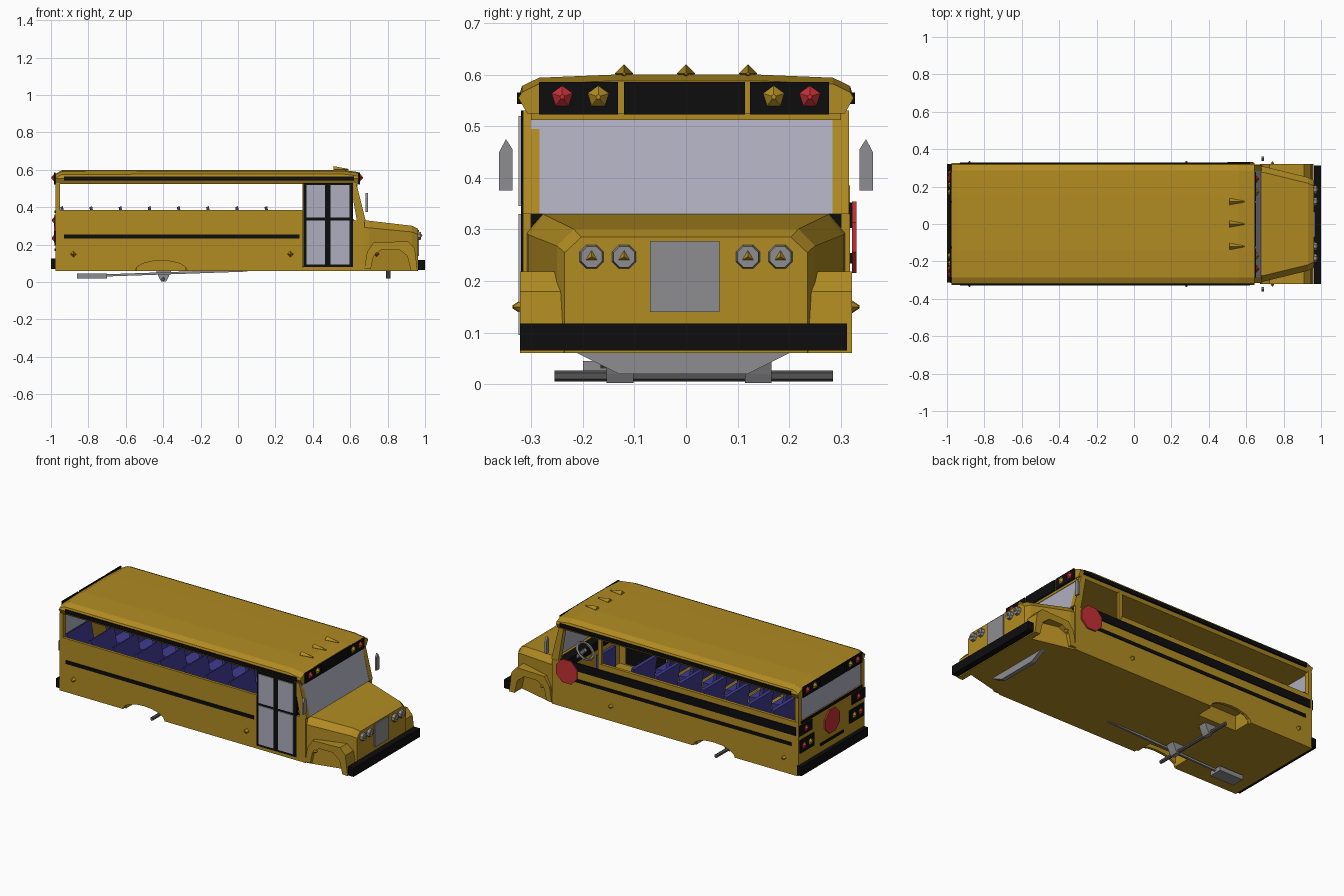
import bpy, bmesh, math
from mathutils import Vector

cube = bpy.data.objects.get("Cube")
if cube:
    bpy.data.objects.remove(cube, do_unlink=True)


def material(name, rgb):
    m = bpy.data.materials.new(name)
    m.use_nodes = True
    m.diffuse_color = (*rgb, 1)
    node = next(n for n in m.node_tree.nodes if n.type == 'BSDF_PRINCIPLED')
    node.inputs["Base Color"].default_value = (*rgb, 1)
    return m


YELLOW = material("bus yellow", (0.44, 0.26, 0.016))
BLACK = material("black trim", (0.004, 0.004, 0.004))
GLASS = material("pale glass", (0.42, 0.42, 0.52))
GREY = material("metal grey", (0.27, 0.27, 0.28))
DARK = material("dark steel", (0.09, 0.09, 0.09))
RED = material("signal red", (0.55, 0.03, 0.035))
BLUE = material("seat blue", (0.05, 0.045, 0.28))


def finish(name, bm, mat):
    bmesh.ops.recalc_face_normals(bm, faces=bm.faces)
    mesh = bpy.data.meshes.new(name)
    bm.to_mesh(mesh)
    bm.free()
    mesh.materials.append(mat)
    ob = bpy.data.objects.new(name, mesh)
    bpy.context.collection.objects.link(ob)
    return ob


def loft(name, sections, mat):
    """Skin a row of matching closed outlines and cap both ends."""
    bm = bmesh.new()
    rings = [[bm.verts.new(p) for p in s] for s in sections]
    n = len(rings[0])
    for a, b in zip(rings, rings[1:]):
        for i in range(n):
            j = (i + 1) % n
            bm.faces.new((a[i], a[j], b[j], b[i]))
    bm.faces.new(rings[0])
    bm.faces.new(rings[-1])
    return finish(name, bm, mat)


def side_prism(name, outline, y0, y1, mat):
    """Extrude an x-z outline across y."""
    return loft(name, [[(x, y, z) for x, z in outline] for y in (y0, y1)], mat)


def end_prism(name, outline, x0, x1, mat):
    """Extrude a y-z outline along x."""
    return loft(name, [[(x, y, z) for y, z in outline] for x in (x0, x1)], mat)


def box(name, x0, x1, y0, y1, z0, z1, mat):
    return side_prism(name, [(x0, z0), (x1, z0), (x1, z1), (x0, z1)], y0, y1, mat)


def cone(name, loc, axis, r1, r2, depth, sides, mat, turn=0):
    bm = bmesh.new()
    bmesh.ops.create_cone(bm, cap_ends=True, segments=sides, radius1=r1, radius2=r2, depth=depth)
    ob = finish(name, bm, mat)
    ob.location = loc
    quat = Vector(axis).to_track_quat('Z', 'Y')
    ob.rotation_euler = (quat @ Vector((0, 0, 1)).rotation_difference(Vector((0, 0, 1)))).to_euler()
    for v in ob.data.vertices:
        x, y = v.co.x, v.co.y
        v.co.x = x * math.cos(turn) - y * math.sin(turn)
        v.co.y = x * math.sin(turn) + y * math.cos(turn)
    return ob


def mirrored(half):
    """Complete a symmetric y-z outline from its -y half."""
    return half + [(-y, z) for y, z in reversed(half)]


# Floor with rear wheel wells
box("rear_floor", -0.97, -0.55, -0.31, 0.31, 0.06, 0.075, YELLOW)
box("middle_floor", -0.55, -0.27, -0.2, 0.2, 0.06, 0.075, YELLOW)
box("front_floor", -0.27, 0.67, -0.31, 0.31, 0.06, 0.075, YELLOW)
box("aisle_floor", -0.95, 0.6, -0.19, 0.19, 0.076, 0.082, GREY)

# Side walls with a rounded wheel opening
arch = [(-0.41 + 0.14 * math.cos(a), 0.06 + 0.055 * math.sin(a))
        for a in (math.pi * i / 8 for i in range(9))]
bottom = [(-0.97, 0.06)] + arch[::-1]
side_prism("right_wall", bottom + [(0.345, 0.06), (0.345, 0.385), (-0.97, 0.385)],
           -0.316, -0.3, YELLOW)
side_prism("left_wall", bottom + [(0.675, 0.06), (0.675, 0.33), (0.37, 0.33),
                                  (0.35, 0.385), (-0.97, 0.385)], 0.3, 0.318, YELLOW)
box("right_front_corner", 0.615, 0.675, -0.316, -0.3, 0.06, 0.33, YELLOW)
box("door_sill", 0.345, 0.615, -0.316, -0.3, 0.06, 0.08, YELLOW)
box("left_window_post", 0.345, 0.37, 0.3, 0.315, 0.33, 0.53, YELLOW)

for s, side in ((-1, "right"), (1, "left")):
    side_prism(side + "_windshield_post", [(0.60, 0.53), (0.632, 0.53), (0.682, 0.33), (0.635, 0.33)],
               s * 0.284, s * 0.316, YELLOW)
    box(side + "_rear_post", -0.975, -0.952, s * 0.285, s * 0.316, 0.38, 0.53, YELLOW)
    box(side + "_well_top", -0.55, -0.27, s * 0.2, s * 0.31, 0.15, 0.16, YELLOW)
    box(side + "_well_inner", -0.55, -0.27, s * 0.19, s * 0.2, 0.06, 0.16, YELLOW)
    for x in (-0.55, -0.28):
        box(side + "_well_end", x, x + 0.01, s * 0.2, s * 0.3, 0.06, 0.15, YELLOW)

# Roof tapering slightly at both ends
roof = []
for x, top in ((-0.975, 0.58), (-0.94, 0.598), (0.56, 0.6), (0.645, 0.588)):
    half = [(-0.308, 0.525), (-0.325, 0.555), (-0.318, top - 0.022), (-0.285, top - 0.006), (-0.14, top)]
    roof.append([(x, y, z) for y, z in mirrored(half)])
loft("roof", roof, YELLOW)
box("front_header", 0.6, 0.64, -0.3, 0.3, 0.512, 0.53, YELLOW)

# Front and rear glass
side_prism("windshield", [(0.628, 0.515), (0.636, 0.515), (0.68, 0.33), (0.672, 0.33)],
           -0.3, 0.284, GLASS)
box("dashboard", 0.6, 0.67, -0.3, 0.3, 0.28, 0.33, BLACK)
box("rear_wall", -0.975, -0.955, -0.316, 0.316, 0.06, 0.385, YELLOW)
box("rear_window", -0.97, -0.962, -0.285, 0.285, 0.385, 0.53, GLASS)

# Folding entry door
box("door_frame", 0.35, 0.615, -0.32, -0.3, 0.08, 0.53, BLACK)
for x in (0.365, 0.495):
    for z0, z1 in ((0.095, 0.33), (0.345, 0.52)):
        box("door_glass", x, x + 0.1, -0.325, -0.319, z0, z1, GLASS)

# Side stripes
for s, side, x1 in ((-1, "right", 0.33), (1, "left", 0.52)):
    y = s * 0.316
    box(side + "_roof_stripe", -0.93, 0.62, s * 0.31, s * 0.328, 0.543, 0.565, BLACK)
    box(side + "_belt_stripe", -0.93, x1, y, s * 0.322, 0.234, 0.254, BLACK)
    for x in (-0.88, 0.28):
        cone(side + "_marker", (x, s * 0.325, 0.15), (0, s, 0), 0.018, 0.003, 0.022, 4, YELLOW)
box("left_window_stripe", -0.96, 0.55, 0.316, 0.324, 0.303, 0.352, BLACK)
cone("side_stop_sign", (0.57, 0.326, 0.285), (0, 1, 0), 0.075, 0.075, 0.009, 8, RED, math.pi / 8)

# Hood with chamfered shoulders
hood = []
for x, w, shoulder, top in ((0.655, 0.31, 0.295, 0.332), (0.70, 0.306, 0.29, 0.328),
                            (0.93, 0.25, 0.268, 0.301), (0.962, 0.235, 0.255, 0.285)):
    half = [(-w, 0.06), (-w, shoulder), (-w + 0.032, top)]
    hood.append([(x, y, z) for y, z in mirrored(half)])
loft("hood", hood, YELLOW)
box("grille", 0.96, 0.968, -0.07, 0.065, 0.14, 0.278, GREY)

# Fenders, headlights and mirrors
fender = [(0.675, 0.07), (0.69, 0.16), (0.725, 0.212), (0.91, 0.218), (0.945, 0.18), (0.96, 0.06),
          (0.925, 0.06), (0.905, 0.14), (0.86, 0.175), (0.77, 0.175), (0.725, 0.14), (0.71, 0.07)]
for s, side in ((-1, "right"), (1, "left")):
    side_prism(side + "_fender", fender, s * 0.236, s * 0.322, YELLOW)
    cone(side + "_fender_marker", (0.74, s * 0.325, 0.15), (0, s, 0), 0.014, 0.002, 0.02, 4, YELLOW)
    for y in (0.12, 0.183):
        cone(side + "_headlight", (0.968, s * y, 0.247), (1, 0, 0), 0.026, 0.022, 0.022, 8, GREY, math.pi / 8)
        cone(side + "_bulb", (0.982, s * y, 0.247), (1, 0, 0), 0.014, 0.002, 0.008, 3, YELLOW)
    mirror = [(s * y, z) for y, z in ((0.336, 0.375), (0.362, 0.375), (0.362, 0.45),
                                      (0.349, 0.475), (0.336, 0.455))]
    end_prism(side + "_mirror", mirror, 0.682, 0.694, GREY)

# Bumpers
box("front_bumper", 0.962, 1.0, -0.322, 0.312, 0.065, 0.118, BLACK)
box("rear_bumper", -1.0, -0.97, -0.312, 0.322, 0.07, 0.125, BLACK)

# Warning light panels at both ends
for s, end, x in ((1, "front", 0.645), (-1, "rear", -0.975)):
    for y0, y1 in ((-0.285, -0.132), (-0.12, 0.114), (0.124, 0.277)):
        box(end + "_light_panel", x, x + s * 0.008, y0, y1, 0.523, 0.586, BLACK)
    for y, mat in ((0.24, RED), (0.17, YELLOW)):
        for t in (-1, 1):
            cone(end + "_warning_light", (x + s * 0.014, t * y, 0.557), (s, 0, 0),
                 0.024, 0.005, 0.016, 5, mat)

# Rear lamps, stripes and sign
for s in (-1, 1):
    box("rear_upper_panel", -0.982, -0.975, s * 0.19, s * 0.316, 0.3, 0.36, BLACK)
    box("rear_lamp_panel", -0.982, -0.975, s * 0.17, s * 0.305, 0.195, 0.272, BLACK)
    for y, mat in ((0.27, RED), (0.21, YELLOW)):
        cone("tail_lamp", (-0.987, s * y, 0.233), (-1, 0, 0), 0.024, 0.006, 0.014, 5, mat)
    cone("brake_lamp", (-0.987, s * 0.25, 0.33), (-1, 0, 0), 0.022, 0.006, 0.014, 5, RED)
cone("rear_stop_sign", (-0.979, 0, 0.28), (-1, 0, 0), 0.075, 0.075, 0.009, 8, RED, math.pi / 8)
box("rear_plate_stripe", -0.981, -0.975, -0.11, 0.11, 0.165, 0.18, BLACK)
box("rear_window_stripe", -0.981, -0.975, -0.29, 0.29, 0.368, 0.384, BLACK)

# Roof marker lamps
for y in (-0.12, 0, 0.12):
    cone("roof_marker", (0.55, y, 0.602), (1, 0, 0), 0.018, 0.003, 0.08, 4, YELLOW)

# Passenger seats in rows either side of the aisle
for i in range(8):
    x = -0.94 + 0.156 * i
    seat = [(x + 0.02, 0.19), (x - 0.01, 0.4), (x + 0.004, 0.406),
            (x + 0.035, 0.24), (x + 0.1, 0.235), (x + 0.1, 0.19)]
    for s in (-1, 1):
        side_prism("passenger_seat", seat, s * 0.07, s * 0.298, BLUE)
        box("seat_leg", x + 0.03, x + 0.09, s * 0.1, s * 0.12, 0.075, 0.19, GREY)

# Driver seat and steering wheel
box("driver_seat", 0.41, 0.5, 0.1, 0.26, 0.2, 0.25, BLUE)
box("driver_backrest", 0.4, 0.42, 0.1, 0.26, 0.25, 0.4, BLUE)
bpy.ops.mesh.primitive_torus_add(major_segments=12, minor_segments=5, major_radius=0.055,
                                 minor_radius=0.008, location=(0.55, 0.18, 0.36),
                                 rotation=(0, -0.8, 0))
wheel = bpy.context.object
wheel.name = "steering_wheel"
wheel.data.materials.append(GREY)
cone("steering_column", (0.58, 0.18, 0.335), (0.7, 0, -0.7), 0.012, 0.012, 0.09, 6, GREY)

# Axles, hangers and exhaust
cone("rear_axle", (-0.4, 0.015, 0.016), (0, 1, 0), 0.011, 0.011, 0.54, 6, DARK)
for y in (-0.128, 0.14):
    side_prism("axle_hanger", [(-0.44, 0.065), (-0.42, 0.02), (-0.41, 0.002), (-0.385, 0.002),
                               (-0.375, 0.02), (-0.355, 0.065)], y - 0.026, y + 0.026, GREY)
end_prism("front_axle", [(-0.21, 0.06), (-0.13, 0.02), (0.12, 0.02), (0.2, 0.06)], 0.79, 0.815, GREY)
box("muffler", -0.86, -0.7, -0.2, -0.12, 0.018, 0.045, GREY)
side_prism("exhaust_pipe", [(-0.7, 0.03), (-0.7, 0.042), (0.05, 0.068), (0.05, 0.056)],
           -0.166, -0.154, GREY)
